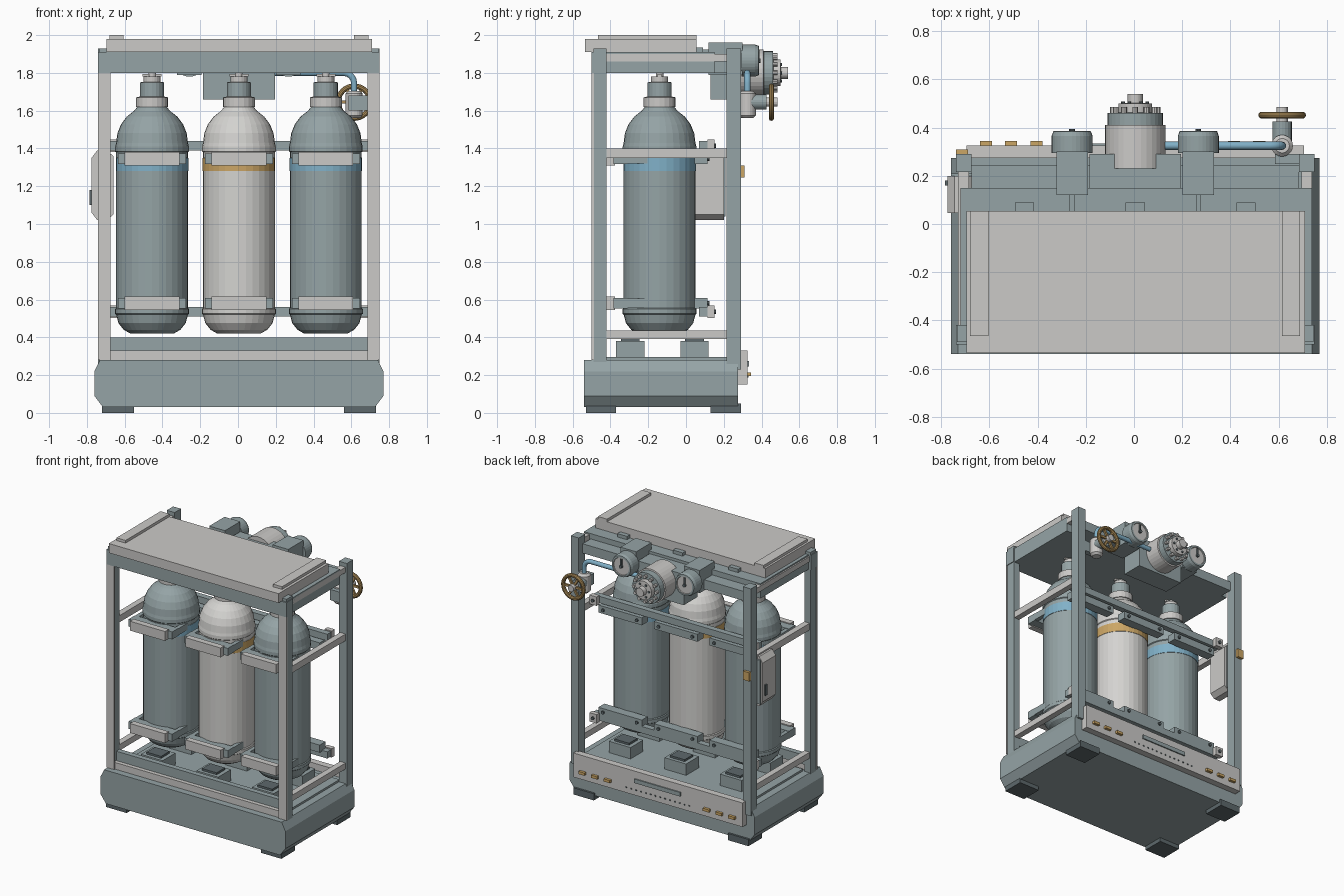
import bpy, bmesh, math
from mathutils import Matrix

if "Cube" in bpy.data.objects:
    bpy.data.objects.remove(bpy.data.objects["Cube"], do_unlink=True)

CX = 0.005                      # lateral centre of the rack


def material(name, r, g, b):
    m = bpy.data.materials.new(name)
    m.use_nodes = True
    m.diffuse_color = (r, g, b, 1)
    m.node_tree.nodes["Principled BSDF"].inputs["Base Color"].default_value = (r, g, b, 1)
    return m


STEEL = material("blue grey steel", .30, .37, .38)
LIGHT = material("light grey", .60, .59, .575)
WHITE = material("white paint", .66, .655, .635)
DARK = material("dark grey", .11, .14, .15)
BLUE = material("blue", .22, .44, .58)
AMBER = material("amber", .60, .38, .13)
BRASS = material("brass", .42, .27, .10)


def finish(name, bm, mats):
    bmesh.ops.recalc_face_normals(bm, faces=bm.faces)
    me = bpy.data.meshes.new(name)
    bm.to_mesh(me)
    bm.free()
    for m in mats:
        me.materials.append(m)
    ob = bpy.data.objects.new(name, me)
    bpy.context.collection.objects.link(ob)
    return ob


def box(name, x, y, z, mat):
    """Box from three (low, high) ranges, x measured from the rack centre."""
    bm = bmesh.new()
    bmesh.ops.create_cube(bm, size=1)
    for v in bm.verts:
        for i, (a, b) in enumerate((x, y, z)):
            v.co[i] = a + (b - a) * (v.co[i] + .5)
        v.co.x += CX
    return finish(name, bm, [mat])


def pair(name, x, y, z, mat):
    box("left_" + name, x, y, z, mat)
    box("right_" + name, (-x[1], -x[0]), y, z, mat)


def prism(name, outline, y, mat):
    """Extrude an x-z outline along y."""
    bm = bmesh.new()
    f = bm.faces.new([bm.verts.new((px + CX, y[0], pz)) for px, pz in outline])
    ext = bmesh.ops.extrude_face_region(bm, geom=[f])["geom"]
    for v in ext:
        if isinstance(v, bmesh.types.BMVert):
            v.co.y = y[1]
    return finish(name, bm, [mat])


def lathe(name, profile, mats, loc, axis="z", sides=32, bands={}):
    """Turn (radius, height) points; bands maps a segment to a material slot."""
    bm = bmesh.new()
    rings = []
    for r, h in profile:
        rings.append([bm.verts.new((r * math.cos(a), r * math.sin(a), h))
                      for a in (2 * math.pi * k / sides for k in range(sides))])
    for i in range(len(rings) - 1):
        for k in range(sides):
            j = (k + 1) % sides
            f = bm.faces.new((rings[i][k], rings[i][j], rings[i + 1][j], rings[i + 1][k]))
            f.material_index = bands.get(i, 0)
    bm.faces.new(rings[0])
    bm.faces.new(rings[-1]).material_index = bands.get(len(rings) - 2, 0)
    if axis == "y":
        bm.transform(Matrix.Rotation(-math.pi / 2, 4, "X"))
    bm.transform(Matrix.Translation((loc[0] + CX, loc[1], loc[2])))
    return finish(name, bm, mats)


def rod(name, r, x, z, y, mat, sides=24):
    return lathe(name, [(r, y[0]), (r, y[1])], [mat], (x, 0, z), "y", sides)


# Base tray with chamfered ends, and its feet
half = [(.765, .09), (.765, .22), (.735, .28)]
outline = [(.72, .03)] + half
prism("base", outline + [(-x, z) for x, z in reversed(outline)], (-.54, .275), STEEL)
for tag, y in (("front", (-.53, -.37)), ("back", (.13, .29))):
    pair(tag + "_foot", (.555, .725), y, (0, .05), DARK)
box("base_front_lip", (-.70, .71), (-.49, -.44), (.28, .33), LIGHT)
box("base_front_beam", (-.70, .71), (-.46, -.42), (.33, .40), STEEL)
box("tray_floor", (-.68, .68), (-.42, .22), (.27, .295), STEEL)

# Rear service panel with labels, slot and rivets
box("service_panel", (-.70, .70), (.275, .325), (.15, .33), LIGHT)
for s in (-1, 1):
    for i in range(3):
        x = s * (.62 - .105 * i)
        box("panel_label", (x - .025, x + .025), (.325, .345), (.195, .215), AMBER)
box("panel_slot", (-.19, .19), (.325, .334), (.245, .275), STEEL)
for i in range(14):
    x = -.26 + .04 * i
    box("panel_rivet", (x - .005, x + .005), (.325, .33), (.187, .195), DARK)

# Corner posts
pair("front_post", (.69, .74), (-.49, -.42), (.23, 1.93), STEEL)
pair("front_post_face", (.68, .745), (-.50, -.488), (.28, 1.80), LIGHT)
pair("back_post", (.68, .745), (.215, .29), (.23, 1.93), STEEL)

# Side rails
for tag, z in (("lower", (.39, .435)), ("middle", (1.35, 1.40)), ("upper", (1.86, 1.90))):
    pair(tag + "_side_rail", (.69, .735), (-.42, .22), z, LIGHT)

# Roof
box("roof_beam", (-.745, .745), (-.50, -.42), (1.80, 1.91), STEEL)
box("ceiling", (-.725, .735), (-.49, .15), (1.80, 1.91), STEEL)
box("back_beam", (-.68, .68), (.15, .245), (1.80, 1.87), STEEL)
box("roof", (-.70, .705), (-.535, .055), (1.91, 1.98), LIGHT)
pair("roof_pad", (.61, .685), (-.465, .055), (1.98, 2.0), LIGHT)

# Gas bottles with neck, valve, clamps and support blocks
dome = [(.19 * math.cos(a), 1.43 + .195 * math.sin(a))
        for a in (math.radians(d) for d in (0, 15, 30, 45, 60))]
body = [(.115, .42), (.15, .44), (.178, .475), (.19, .52), (.196, .525), (.196, .55),
        (.19, .555), (.19, 1.28), (.192, 1.281), (.192, 1.35), (.19, 1.351), (.19, 1.38),
        (.195, 1.385), (.195, 1.41)] + dome + [(.07, 1.63)]
neck = [(.085, 1.62), (.085, 1.67), (.064, 1.675), (.064, 1.75), (.045, 1.752),
        (.045, 1.78), (.02, 1.782), (.02, 1.80)]
for x, paint, band, tag in ((-.46, STEEL, BLUE, "right"), (0, WHITE, AMBER, "middle"),
                            (.46, STEEL, BLUE, "left")):
    lathe(tag + "_bottle", body, [paint, band], (x, -.14, 0), bands={8: 1})
    lathe(tag + "_bottle_neck", neck, [LIGHT, STEEL], (x, -.14, 0), sides=20, bands={2: 1})
    box(tag + "_valve_bar", (x - .05, x + .05), (-.15, -.13), (1.782, 1.795), LIGHT)
    box(tag + "_roof_tab", (x - .04, x + .04), (.055, .09), (1.91, 1.935), STEEL)
    for z in (.58, 1.345):
        box(tag + "_clamp_plate", (x - .145, x + .145), (-.42, -.375), (z - .035, z + .035), LIGHT)
        box(tag + "_clamp_bar", (x - .18, x + .18), (-.385, -.31), (z - .028, z + .028), STEEL)
        box(tag + "_back_clamp", (x - .18, x + .18), (.045, .115), (z - .028, z + .028), STEEL)
        for s in (-1, 1):
            rod(tag + "_clamp_bolt", .012, x + s * .14, z, (.115, .125), DARK, 10)
            sx = x + s * .165
            box(tag + "_clamp_arm", (sx - .015, sx + .015), (-.32, -.2), (z - .025, z + .025), STEEL)
    for y in (-.295, .045):
        box(tag + "_support", (x - .09, x + .09), (y - .075, y + .075), (.28, .38), STEEL)
        box(tag + "_support_pad", (x - .06, x + .06), (y - .05, y + .05), (.38, .395), DARK)

# Rear cross rails with end brackets
for tag, z in (("lower", .535), ("upper", 1.415)):
    box(tag + "_cross_rail", (-.685, .685), (.07, .115), (z - .025, z + .025), STEEL)
    pair(tag + "_rail_bracket", (.63, .69), (.115, .15), (z - .033, z + .033), LIGHT)
    for s in (-1, 1):
        rod(tag + "_bracket_bolt", .012, s * .66, z, (.15, .16), DARK, 10)

# Control box and lamp on the right side
c = [(-.78, 1.06), (-.75, 1.02), (-.70, 1.02), (-.665, 1.05),
     (-.665, 1.36), (-.70, 1.39), (-.75, 1.39), (-.78, 1.35)]
prism("control_box", c, (.045, .20), LIGHT)
box("control_box_back", (-.765, -.68), (.20, .21), (1.04, 1.37), STEEL)
box("control_box_handle", (-.79, -.78), (.16, .18), (1.10, 1.18), DARK)
box("lamp", (-.745, -.695), (.29, .31), (1.245, 1.31), AMBER)

# Regulator housing and drum
box("regulator_mount", (-.19, .19), (.13, .29), (1.66, 1.89), STEEL)
lathe("regulator_drum", [(.125, .23), (.125, .41), (.115, .412), (.115, .46), (.07, .462),
                         (.07, .50), (.032, .502), (.032, .54)],
      [LIGHT, STEEL], (0, 0, 1.80), "y", bands={2: 1, 3: 1})
for k in range(12):
    a = math.tau * k / 12
    rod("drum_bolt", .012, .093 * math.cos(a), 1.80 + .093 * math.sin(a), (.455, .485), LIGHT, 8)
for k in range(6):
    a = math.tau * k / 6
    rod("hub_bolt", .008, .05 * math.cos(a), 1.80 + .05 * math.sin(a), (.495, .508), DARK, 8)

# Pressure gauges
for s, tag in ((-1, "right"), (1, "left")):
    x = s * .262
    box(tag + "_gauge_body", (x - .065, x + .065), (.12, .30), (1.79, 1.96), STEEL)
    lathe(tag + "_gauge", [(.085, .295), (.085, .365), (.078, .385), (.065, .386), (.063, .38)],
          [STEEL, LIGHT], (x, 0, 1.865), "y", bands={3: 1})
    box(tag + "_gauge_needle", (x - .006, x + .006), (.38, .388), (1.855, 1.92), DARK)
    rod(tag + "_gauge_pin", .012, x, 1.865, (.38, .395), DARK, 10)
    box(tag + "_gauge_stem", (x - .01, x + .01), (.05, .13), (1.91, 1.925), STEEL)

# Blue feed pipe, bent down into the valve
curve = bpy.data.curves.new("feed_pipe", "CURVE")
curve.dimensions = "3D"
curve.bevel_depth = .017
curve.bevel_resolution = 3
bend = [(.56 + .055 * math.sin(a), .325, 1.745 + .055 * math.cos(a))
        for a in (math.pi / 8 * k for k in range(5))]
path = [(.10, .325, 1.80)] + bend + [(.615, .325, 1.68)]
spline = curve.splines.new("POLY")
spline.points.add(len(path) - 1)
for p, co in zip(spline.points, path):
    p.co = (*co, 1)
curve.materials.append(BLUE)
bpy.context.collection.objects.link(bpy.data.objects.new("feed_pipe", curve))

# Shut-off valve and hand wheel
VX, VZ = .61, 1.645
lathe("valve_body", [(.03, 1.56), (.045, 1.575), (.045, 1.69), (.03, 1.705)], [LIGHT],
      (VX, .325, 0), sides=20)
box("valve_bracket", (VX - .03, VX + .09), (.25, .29), (1.60, 1.68), STEEL)
rod("valve_stem", .04, VX, VZ, (.32, .425), STEEL, 20)
rod("wheel_hub", .024, VX, VZ, (.42, .485), LIGHT, 16)
bpy.ops.mesh.primitive_torus_add(location=(VX + CX, .452, VZ), rotation=(math.pi / 2, 0, 0),
                                 major_radius=.085, minor_radius=.014,
                                 major_segments=32, minor_segments=10)
wheel = bpy.context.object
wheel.name = "hand_wheel"
wheel.data.materials.append(BRASS)
bpy.ops.object.shade_smooth_by_angle()
for k in range(3):
    spoke = box("wheel_spoke", (-.085 - CX, .085 - CX), (-.007, .007), (-.008, .008), BRASS)
    spoke.location = (VX + CX, .452, VZ)
    spoke.rotation_euler.y = math.pi * k / 3
